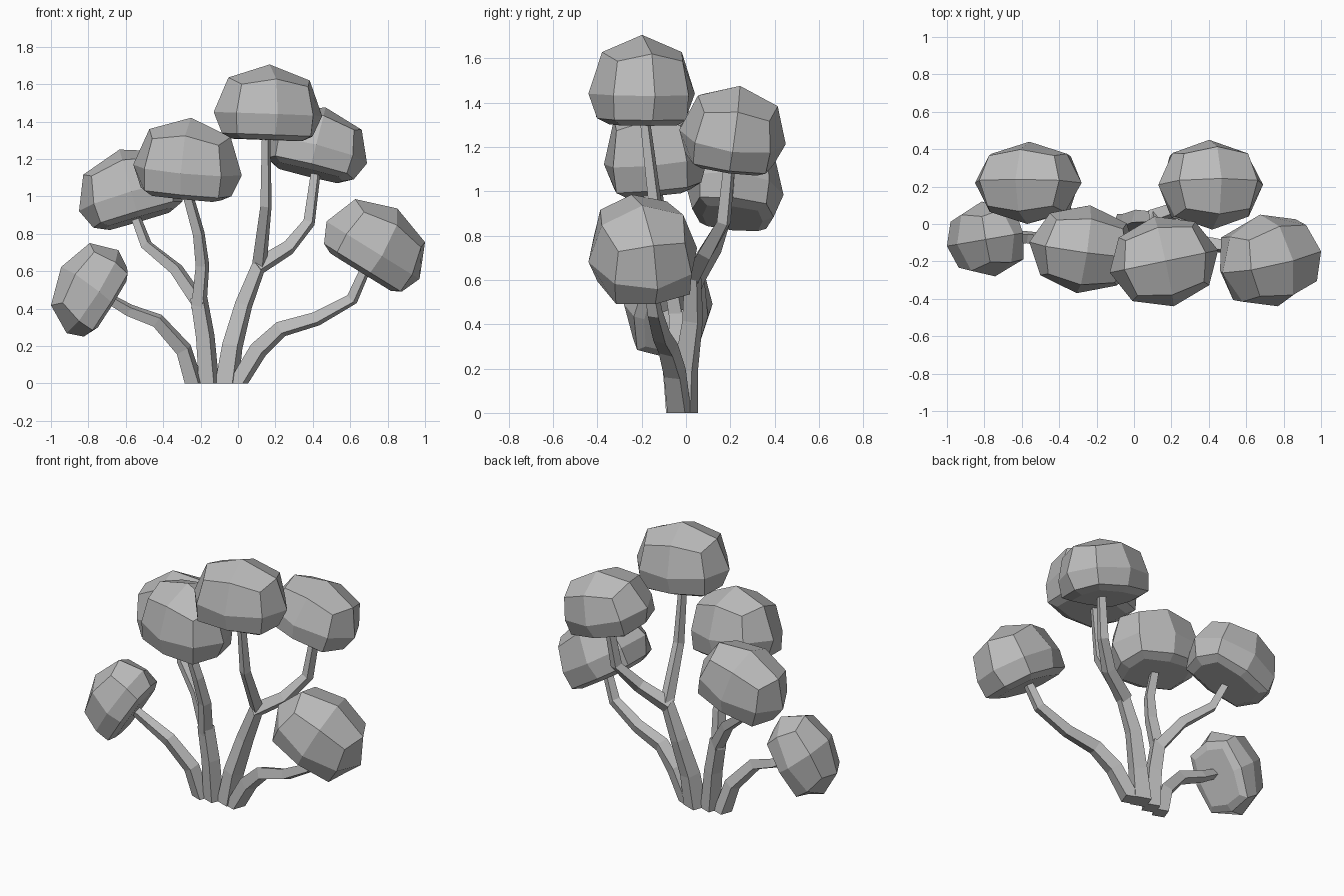
import bpy, bmesh, math
from mathutils import Vector, Euler

if "Cube" in bpy.data.objects:
    bpy.data.objects.remove(bpy.data.objects["Cube"], do_unlink=True)

grey = bpy.data.materials.new("plain_grey")
grey.use_nodes = True
grey.diffuse_color = (0.5, 0.5, 0.5, 1)
bsdf = next(n for n in grey.node_tree.nodes if n.type == 'BSDF_PRINCIPLED')
bsdf.inputs["Base Color"].default_value = grey.diffuse_color


def finish(name, bm):
    bmesh.ops.recalc_face_normals(bm, faces=bm.faces)
    mesh = bpy.data.meshes.new(name)
    bm.to_mesh(mesh)
    bm.free()
    mesh.materials.append(grey)
    bpy.context.collection.objects.link(bpy.data.objects.new(name, mesh))


def foliage(name, low, high, tilt_x=0, tilt_y=0, yaw=0):
    """Faceted dome with a shallow rounded underside, tilted and fitted between two corners."""
    bm = bmesh.new()
    bmesh.ops.create_cube(bm, size=2)
    bmesh.ops.subdivide_edges(bm, edges=bm.edges, cuts=1, use_grid_fill=True)
    for v in bm.verts:
        v.co.normalize()
        if v.co.z < -0.1:
            v.co = Vector((v.co.x * 1.18, v.co.y * 1.18, -0.42))
        elif v.co.z > 0.1:
            v.co.x *= 1.06
            v.co.y *= 1.06
        v.co.x *= 1.18
    bm.normal_update()
    under = [f for f in bm.faces if all(v.co.z < -0.1 for v in f.verts)]
    bmesh.ops.inset_region(bm, faces=under, thickness=0.22, depth=0.1)
    turn = Euler([math.radians(a) for a in (tilt_x, tilt_y, yaw)]).to_matrix()
    for v in bm.verts:
        v.co = turn @ v.co
    for i in range(3):
        values = [v.co[i] for v in bm.verts]
        start, span = min(values), max(values) - min(values)
        for v in bm.verts:
            v.co[i] = low[i] + (v.co[i] - start) / span * (high[i] - low[i])
    finish(name, bm)


def limb(name, points, base, tip, grounded=False):
    """Tapering four-sided tube along a path."""
    bm = bmesh.new()
    path = [Vector(p) for p in points]
    last = len(path) - 1
    rings = []
    for i, p in enumerate(path):
        along = (path[min(i + 1, last)] - path[max(i - 1, 0)]).normalized()
        if grounded and i == 0:
            along = Vector((0, 0, 1))
        side = Vector((0, 1, 0)).cross(along).normalized()
        depth = along.cross(side)
        r = base + (tip - base) * i / last
        rings.append([bm.verts.new(p + r * (math.cos(a) * side + math.sin(a) * depth))
                      for a in (math.radians(25 + 90 * k) for k in range(4))])
    for a, b in zip(rings, rings[1:]):
        for k in range(4):
            n = (k + 1) % 4
            bm.faces.new((a[k], a[n], b[n], b[k]))
    bm.faces.new(rings[0])
    bm.faces.new(rings[-1])
    finish(name, bm)


# Trunks and branches
limb("right_low_trunk", [(-.235, -.04, 0), (-.29, -.06, .18), (-.43, -.09, .335),
                         (-.58, -.07, .39), (-.7, -.08, .46)], .055, .03, True)
limb("right_trunk", [(-.155, -.03, 0), (-.175, -.03, .25), (-.21, -.03, .46)], .06, .05, True)
limb("right_back_branch", [(-.2, -.03, .42), (-.33, .05, .61), (-.49, .13, .74),
                           (-.57, .2, .95)], .045, .027)
limb("right_front_branch", [(-.21, -.03, .4), (-.19, -.07, .63), (-.21, -.11, .8),
                            (-.28, -.14, 1.05)], .045, .03)
limb("centre_trunk", [(-.06, -.01, 0), (-.03, 0, .2), (.03, .03, .42), (.115, .03, .64),
                      (.15, -.14, .95), (.15, -.19, 1.36)], .07, .024, True)
limb("left_back_branch", [(.1, .03, .62), (.27, .09, .725), (.38, .17, .86),
                          (.42, .2, 1.16)], .05, .028)
limb("left_low_trunk", [(0, -.03, 0), (.11, -.05, .18), (.23, -.08, .29), (.42, -.11, .345),
                        (.61, -.14, .45), (.69, -.17, .63)], .06, .03, True)

# Foliage clumps
foliage("right_low_foliage", (-1, -.28, .25), (-.59, .12, .75), tilt_y=-55, yaw=10)
foliage("right_back_foliage", (-.85, 0, .82), (-.28, .44, 1.25), tilt_x=-5, tilt_y=-16)
foliage("right_front_foliage", (-.56, -.37, .97), (.02, .1, 1.42), tilt_x=4, tilt_y=5, yaw=-8)
foliage("top_foliage", (-.13, -.44, 1.295), (.45, .04, 1.705), tilt_y=2, yaw=12)
foliage("left_back_foliage", (.13, -.03, 1.07), (.69, .45, 1.475), tilt_x=-8, tilt_y=14)
foliage("left_low_foliage", (.46, -.44, .49), (1, .05, .985), tilt_x=8, tilt_y=30, yaw=15)
